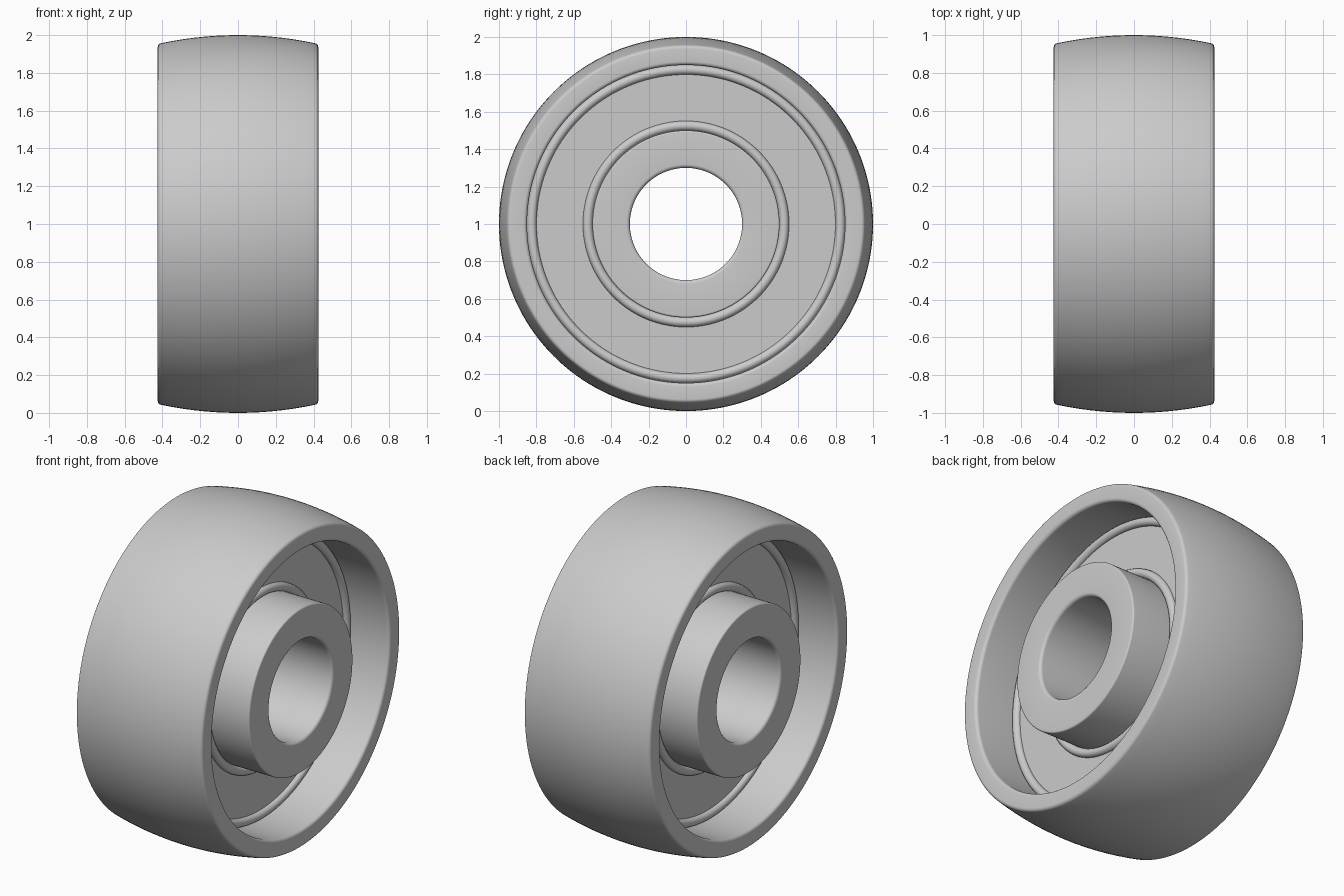
import bpy, bmesh
from math import sin, cos, pi, radians

if "Cube" in bpy.data.objects:
    bpy.data.objects.remove(bpy.data.objects["Cube"])

SEG = 160          # steps around the axle
HALF = 0.425       # half width of the wheel
WEB = 0.15         # half thickness of the disc
F = 0.02           # edge rounding


def arc(cx, cr, rad, a0, a1, n=6):
    """Arc points (x, radius); angle 0 points along +x, 90 outwards."""
    pts = []
    for i in range(n + 1):
        a = radians(a0 + (a1 - a0) * i / n)
        pts.append((cx + rad * cos(a), cr + rad * sin(a)))
    return pts


def lathe(name, profile):
    """Spin a closed (x, radius) profile about the horizontal axle at z = 1."""
    bm = bmesh.new()
    rings = []
    for s in range(SEG):
        a = 2 * pi * s / SEG
        rings.append([bm.verts.new((x, r * sin(a), 1 + r * cos(a))) for x, r in profile])
    n = len(profile)
    for s in range(SEG):
        p, q = rings[s], rings[(s + 1) % SEG]
        for i in range(n):
            j = (i + 1) % n
            bm.faces.new((p[i], p[j], q[j], q[i]))
    bmesh.ops.recalc_face_normals(bm, faces=bm.faces)
    mesh = bpy.data.meshes.new(name)
    bm.to_mesh(mesh)
    bm.free()
    ob = bpy.data.objects.new(name, mesh)
    bpy.context.collection.objects.link(ob)
    bpy.ops.object.select_all(action='DESELECT')
    ob.select_set(True)
    bpy.context.view_layer.objects.active = ob
    bpy.ops.object.shade_smooth_by_angle(angle=radians(35))
    return ob


# Wheel body: bore, hub, disc, rim and crowned tread (right half, then mirrored)
half = [(0, 0.30)]
half += arc(HALF - F, 0.30 + F, F, -90, 0)            # bore edge
half += arc(HALF - F / 2, 0.50 - F / 2, F / 2, 0, 90)  # hub edge
half += [(WEB, 0.50), (WEB, 0.85)]                    # disc face
half += arc(HALF - F, 0.85 + F, F, -90, 0)            # inner rim edge
half += arc(HALF - F, 0.957 - F, F, 0, 80)            # outer rim edge
half += [(x, 1 - 0.043 * (x / 0.408) ** 2) for x in (0.36, 0.3, 0.24, 0.18, 0.12, 0.06)]
half += [(0, 1.0)]
lathe("wheel_body", half + [(-x, r) for x, r in half[-2:0:-1]])

# Raised round beads at the hub foot and at the rim foot, both sides
for side, sx in (("right", 1), ("left", -1)):
    for label, r in (("hub", 0.525), ("rim", 0.825)):
        lathe(f"{label}_bead_{side}", arc(sx * WEB, r, 0.026, 0, 360, 16)[:-1])
